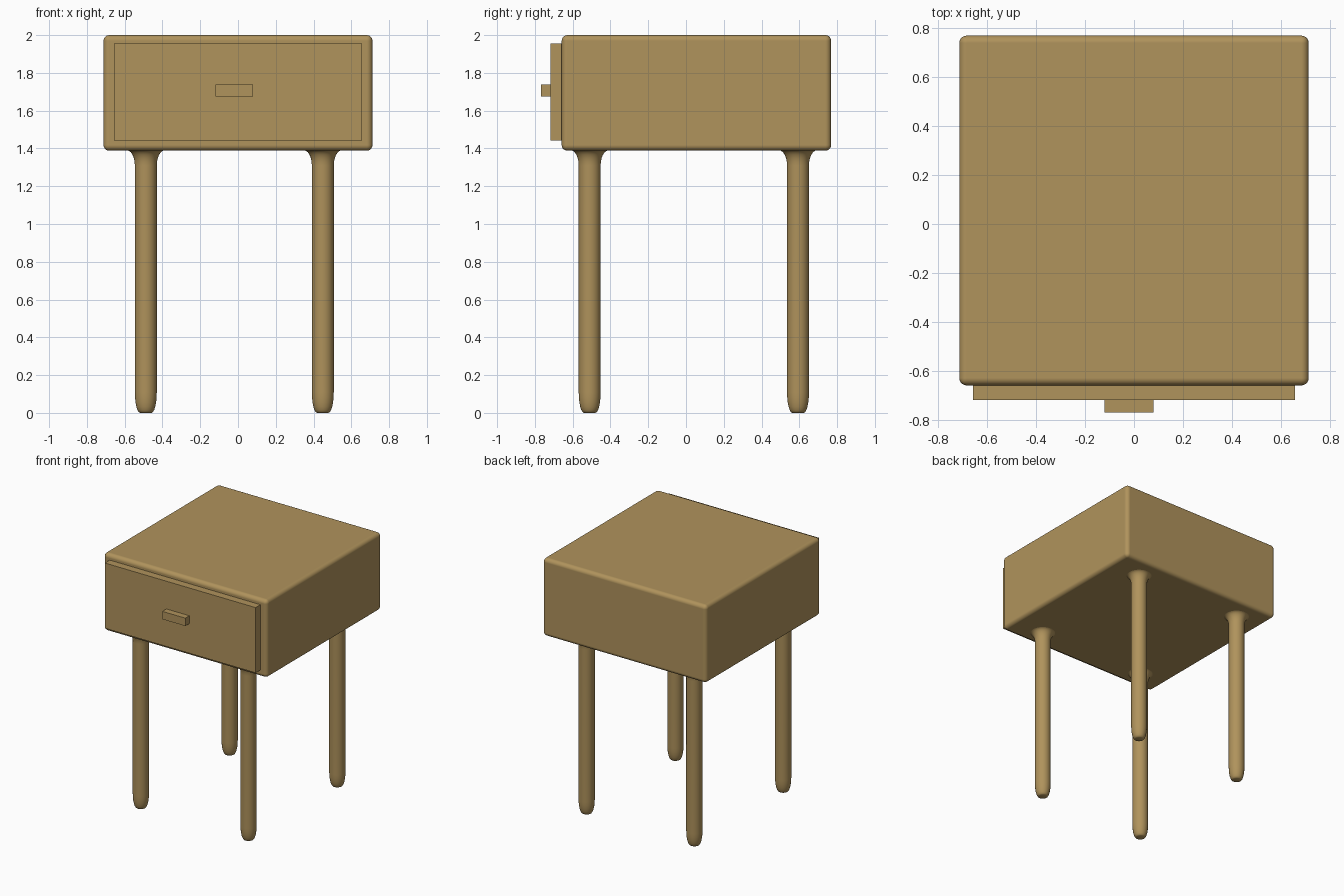
import bpy, bmesh, math
from mathutils import Matrix, Vector

if "Cube" in bpy.data.objects:
    bpy.data.objects.remove(bpy.data.objects["Cube"])

wood = bpy.data.materials.new("warm wood")
wood.diffuse_color = (0.434, 0.292, 0.107, 1)
wood.use_nodes = True
wood.node_tree.nodes["Principled BSDF"].inputs["Base Color"].default_value = wood.diffuse_color


def finish(name, bm):
    bmesh.ops.recalc_face_normals(bm, faces=bm.faces)
    mesh = bpy.data.meshes.new(name)
    bm.to_mesh(mesh)
    bm.free()
    mesh.materials.append(wood)
    obj = bpy.data.objects.new(name, mesh)
    bpy.context.collection.objects.link(obj)
    return obj


def smooth(obj, degrees):
    bpy.ops.object.select_all(action='DESELECT')
    obj.select_set(True)
    bpy.context.view_layer.objects.active = obj
    bpy.ops.object.shade_smooth_by_angle(angle=math.radians(degrees))


def box(name, low, high):
    low, high = Vector(low), Vector(high)
    bm = bmesh.new()
    bmesh.ops.create_cube(bm, size=1, matrix=Matrix.Translation((low + high) / 2)
                          @ Matrix.Diagonal((*(high - low), 1)))
    return finish(name, bm)


def leg(name, x, y):
    # Rounded foot, straight shaft, flared top meeting the cabinet
    steps = [i / 6 * math.pi / 2 for i in range(7)]
    foot = [(0.03 + 0.028 * math.sin(a), 0.11 * (1 - math.cos(a))) for a in steps]
    flare = [(0.058 + 0.042 * (1 - math.cos(a)), 1.31 + 0.08 * math.sin(a)) for a in steps]
    profile = [(0, 0)] + foot + flare + [(0.1, 1.40), (0, 1.40)]
    bm = bmesh.new()
    verts = [bm.verts.new((x + r, y, z)) for r, z in profile]
    edges = [bm.edges.new(pair) for pair in zip(verts, verts[1:])]
    bmesh.ops.spin(bm, geom=verts + edges, cent=(x, y, 0), axis=(0, 0, 1),
                   angle=math.tau, steps=32)
    bmesh.ops.remove_doubles(bm, verts=bm.verts, dist=0.0001)
    smooth(finish(name, bm), 40)


# Cabinet with softly rounded edges
cabinet = box("cabinet", (-0.712, -0.658, 1.388), (0.712, 0.768, 2.0))
bevel = cabinet.modifiers.new("rounded edges", 'BEVEL')
bevel.width = 0.03
bevel.segments = 5
smooth(cabinet, 40)
# Smooth the rounded edges as well, keeping the large panels flat
for polygon in cabinet.data.polygons:
    polygon.use_smooth = True
for edge in cabinet.data.edges:
    edge.use_edge_sharp = False
bevel.harden_normals = True

# Drawer front and its pull
box("drawer_front", (-0.656, -0.718, 1.443), (0.656, -0.64, 1.956))
box("drawer_handle", (-0.12, -0.768, 1.676), (0.08, -0.70, 1.738))

# Four legs
for side, x in (("left", -0.488), ("right", 0.449)):
    for end, y in (("front", -0.51), ("back", 0.593)):
        leg(f"{end}_{side}_leg", x, y)
